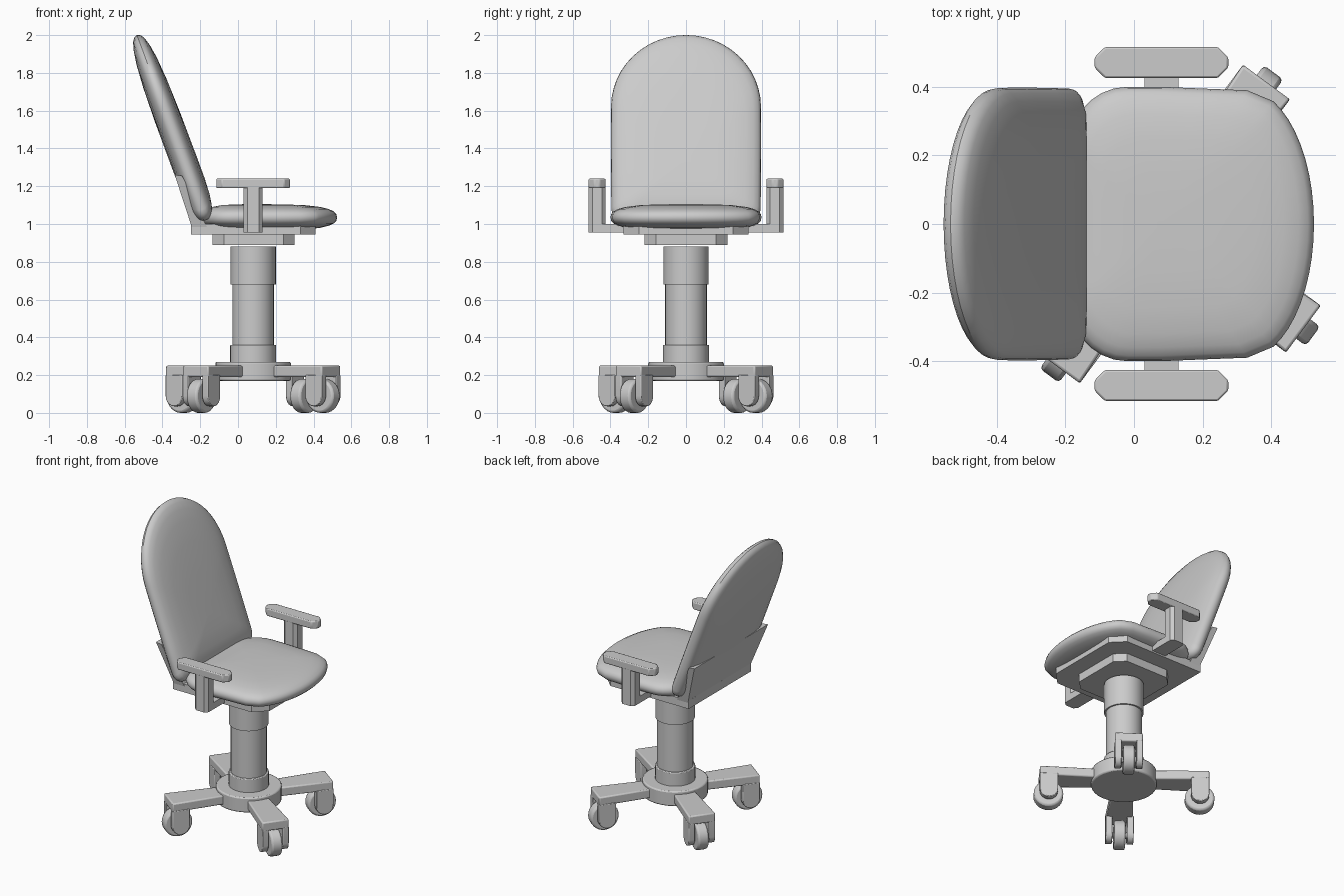
import bpy, bmesh, math
from mathutils import Matrix, Vector

if "Cube" in bpy.data.objects:
    bpy.data.objects.remove(bpy.data.objects["Cube"])

CX = 0.08          # column axis


def finish(name, bm, bevel=0.0, mat=None):
    if mat is not None:
        bm.transform(mat)
    bmesh.ops.recalc_face_normals(bm, faces=bm.faces)
    me = bpy.data.meshes.new(name)
    bm.to_mesh(me)
    bm.free()
    ob = bpy.data.objects.new(name, me)
    bpy.context.collection.objects.link(ob)
    bpy.ops.object.select_all(action='DESELECT')
    bpy.context.view_layer.objects.active = ob
    ob.select_set(True)
    bpy.ops.object.shade_smooth_by_angle(angle=math.radians(35))
    if bevel:
        m = ob.modifiers.new("bevel", 'BEVEL')
        m.width, m.segments = bevel, 2
        m.limit_method, m.angle_limit = 'ANGLE', math.radians(40)
    return ob


def prism(name, pts, z0, z1, bevel=0.0, mat=None):
    """Extrude a 2D outline from z0 to z1."""
    bm = bmesh.new()
    f = bm.faces.new([bm.verts.new((x, y, z0)) for x, y in pts])
    r = bmesh.ops.extrude_face_region(bm, geom=[f])
    vs = [v for v in r['geom'] if isinstance(v, bmesh.types.BMVert)]
    bmesh.ops.translate(bm, verts=vs, vec=(0, 0, z1 - z0))
    return finish(name, bm, bevel, mat)


def rect(x0, x1, y0, y1):
    return [(x0, y0), (x1, y0), (x1, y1), (x0, y1)]


def octagon(x0, x1, y, c):
    return [(x0 + c, -y), (x1 - c, -y), (x1, -y + c), (x1, y - c),
            (x1 - c, y), (x0 + c, y), (x0, y - c), (x0, -y + c)]


def circle(r, z0, z1, name, n=32, bevel=0.0, mat=None):
    pts = [(r * math.cos(2 * math.pi * i / n), r * math.sin(2 * math.pi * i / n)) for i in range(n)]
    return prism(name, pts, z0, z1, bevel, mat or Matrix.Translation((CX, 0, 0)))


def arc(cx, cy, rx, ry, a0, a1, n):
    return [(cx + rx * math.cos(math.radians(a0 + (a1 - a0) * i / n)),
             cy + ry * math.sin(math.radians(a0 + (a1 - a0) * i / n))) for i in range(n + 1)]


def cushion(name, outline, centre, half, mat):
    """Pillow: the outline shrinks to the centre while the height grows."""
    prof = [(1, 0), (.99, .25), (.96, .45), (.9, .63), (.8, .79), (.62, .92), (.35, .99)]
    bm = bmesh.new()
    steps = [(s, -h) for s, h in reversed(prof)] + prof[1:]
    rings = [[bm.verts.new((centre + (x - centre) * s, y * s, h * half)) for x, y in outline]
             for s, h in steps]
    n = len(outline)
    for a, b in zip(rings, rings[1:]):
        for i in range(n):
            bm.faces.new((a[i], a[(i + 1) % n], b[(i + 1) % n], b[i]))
    for ring, z in ((rings[0], -half), (rings[-1], half)):
        c = bm.verts.new((centre, 0, z))
        for i in range(n):
            bm.faces.new((ring[i], ring[(i + 1) % n], c))
    return finish(name, bm, 0, mat)


# seat cushion
half_out = (arc(.32, 0, .205, .395, 0, 65, 9) + [(.33, .39), (.2, .395), (.08, .4)]
            + arc(-.02, .22, .17, .18, 90, 180, 7) + [(-.19, .11)])
seat = half_out + [(-.19, 0)] + [(x, -y) for x, y in reversed(half_out[1:])]
cushion("seat", seat, .08, .07, Matrix.Translation((0, 0, 1.035)))

# backrest cushion, u runs up the slope
u_dir = Vector((-.365, 0, .98)).normalized()
n_dir = Vector((u_dir.z, 0, -u_dir.x))
back_mat = Matrix.Translation((-.17, 0, 1.02)) @ Matrix((
    (u_dir.x, 0, n_dir.x, 0), (0, 1, 0, 0), (u_dir.z, 0, n_dir.z, 0), (0, 0, 0, 1)))
half_out = (arc(.64, 0, .406, .397, 0, 90, 12) + [(.45, .398), (.25, .397)]
            + arc(.06, .33, .06, .065, 90, 180, 4) + [(0, .16)])
back = half_out + [(0, 0)] + [(u, -y) for u, y in reversed(half_out[1:])]
cushion("backrest", back, .32, .072, back_mat)

# sloping bracket behind the backrest, wider at the top
bm = bmesh.new()
corners = [(-.245, .985, .33), (-.165, .985, .33), (-.295, 1.255, .39), (-.335, 1.26, .39)]
sides = [[bm.verts.new((x, s * y, z)) for x, z, y in corners] for s in (-1, 1)]
for side in sides:
    bm.faces.new(side)
for i in range(4):
    j = (i + 1) % 4
    bm.faces.new((sides[0][i], sides[0][j], sides[1][j], sides[1][i]))
finish("back_bracket", bm)

# plates below the seat
prism("seat_plate", [(-.25, -.33), (.33, -.33), (.41, -.25), (.41, .25), (.33, .33), (-.25, .33)],
      .945, 1.0)
prism("mount_plate", octagon(-.135, .30, .22, .06), .89, .945)

# armrests
for s, side in ((-1, "right"), (1, "left")):
    flip = Matrix.Translation((CX, s * .471, 0)) @ Matrix.Diagonal((1, s, 1, 1))
    prism(side + "_arm_bar", rect(-.05, .05, -.16, .0), .955, 1.0, 0, flip)
    prism(side + "_arm_post", octagon(-.05, .05, .045, .02), .955, 1.195, 0, flip)
    prism(side + "_arm_pad", octagon(-.195, .195, .045, .03), 1.19, 1.24, .006, flip)

# column and hub
circle(.12, .68, .88, "column_sleeve")
circle(.11, .30, .70, "column_tube")
circle(.122, .26, .36, "column_collar", bevel=.005)
circle(.2, .17, .27, "base_hub", bevel=.008)

# four legs with forked casters
for k in range(4):
    m = Matrix.Translation((CX, 0, 0)) @ Matrix.Rotation(math.radians(53.5 + 90 * k), 4, 'Z')
    n = str(k + 1)
    prism("leg_" + n, [(.12, -.065), (.515, -.085), (.515, .085), (.12, .065)], .19, .25, .008, m)
    # side-on frame: local x outward, local y up, local z across
    side = m @ Matrix.Translation((.46, 0, .09)) @ Matrix.Rotation(math.pi / 2, 4, 'X')
    cheek = [(.055, .11), (-.055, .11)] + arc(0, 0, .055, .055, 180, 360, 10)
    for z0, tag in ((-.085, "a"), (.045, "b")):
        prism("fork_" + n + tag, cheek, z0, z0 + .04, .004, side)
    circle(.09, -.035, .035, "wheel_" + n, 28, .012, side)
    circle(.02, -.06, .06, "axle_" + n, 12, 0, side)
